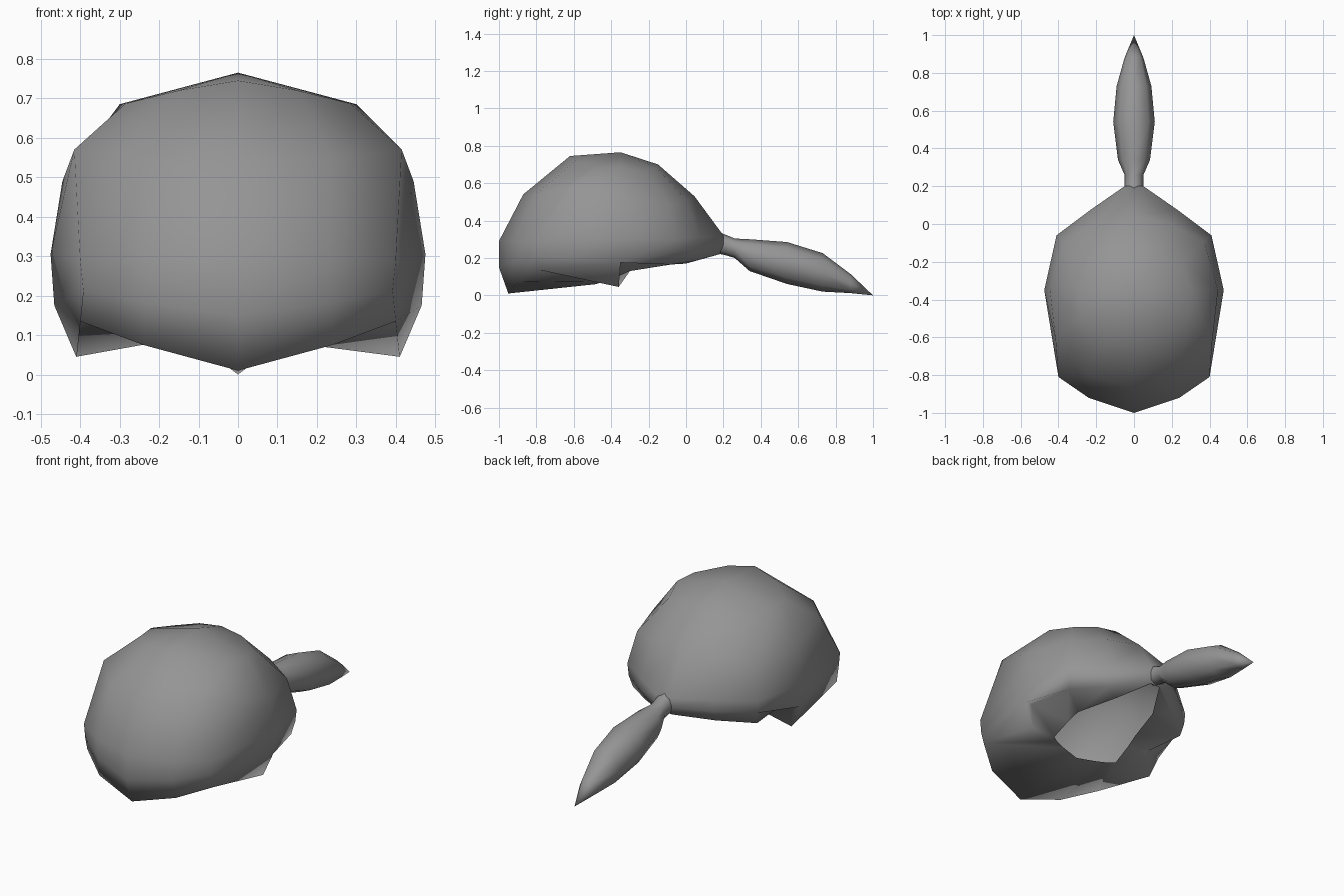
import bpy, bmesh, math

if "Cube" in bpy.data.objects:
    bpy.data.objects.remove(bpy.data.objects["Cube"])

hair = bpy.data.materials.new("hair_grey")
hair.diffuse_color = (0.3, 0.3, 0.3, 1)
hair.use_nodes = True
hair.node_tree.nodes["Principled BSDF"].inputs["Base Color"].default_value = hair.diffuse_color


def loft(name, rings, start=None, end=None):
    """Skin closed rings of equal length; coincident points are shared."""
    bm = bmesh.new()
    known = {}

    def vert(p):
        key = tuple(round(c, 4) for c in p)
        if key not in known:
            known[key] = bm.verts.new(key)
        return known[key]

    def face(points):
        unique = list(dict.fromkeys(vert(p) for p in points))
        if len(unique) > 2 and not bm.faces.get(unique):
            bm.faces.new(unique)

    n = len(rings[0])
    for a, b in zip(rings, rings[1:]):
        for i in range(n):
            j = (i + 1) % n
            face((a[i], a[j], b[j], b[i]))
    for i in range(n):
        j = (i + 1) % n
        if end:
            face((rings[-1][i], rings[-1][j], end))
        if start:
            face((rings[0][j], rings[0][i], start))
    for f in bm.faces:
        f.smooth = True
    mesh = bpy.data.meshes.new(name)
    bm.to_mesh(mesh)
    bm.free()
    mesh.materials.append(hair)
    obj = bpy.data.objects.new(name, mesh)
    bpy.context.collection.objects.link(obj)
    return obj


def mirrored(half):
    return half + [(-x, y, z) for x, y, z in reversed(half)]


def double_side(half):
    # the side column is doubled where the sideburn steps up to a notch
    return half[:4] + half[3:]


# Hair cap: half rings from front centre round the right side to the nape
hole = [(0, -.48, .06), (.11, -.455, .07), (.18, -.43, .075), (.215, -.41, .08),
        (.21, -.30, .13), (.20, -.23, .16), (.13, 0, .17), (.03, .175, .22)]
edge = [(0, -.95, .01), (.24, -.90, .075), (.40, -.78, .135), (.41, -.36, .045),
        (.40, -.38, .20), (.39, -.08, .165), (.22, .05, .185), (.04, .18, .22)]
widest = [(0, -1, .29), (.24, -.92, .29), (.40, -.81, .29), (.475, -.35, .305),
          (.41, -.06, .30), (.23, .075, .31), (.05, .20, .32)]
upper = [(0, -.87, .54), (.24, -.80, .545), (.415, -.61, .57), (.445, -.35, .49),
         (.37, -.09, .48), (.20, 0, .51), (0, .045, .53)]
crown = [(0, -.62, .745), (.15, -.59, .72), (.285, -.48, .687), (.30, -.35, .685),
         (.25, -.21, .66), (.13, -.16, .685), (0, -.15, .70)]
edge_single = edge[:4] + edge[5:]
lower = [(x * .98, y, (z + e[2]) / 2) for (x, y, z), e in zip(widest, edge_single)]

rings = [mirrored(hole), mirrored(edge)]
rings += [mirrored(double_side(r)) for r in (lower, widest, upper, crown)]
loft("hair_cap", rings, end=(0, -.35, .765))

# Ponytail: oval sections (y, centre z, half height, half width)
sections = [(.16, .285, .06, .05), (.21, .27, .055, .05), (.26, .252, .052, .05),
            (.34, .215, .085, .085), (.54, .173, .112, .11),
            (.73, .123, .103, .092), (.88, .063, .051, .05)]
SIDES = 8
tail = []
for y, z, h, w in sections:
    tail.append([(w * math.cos(2 * math.pi * k / SIDES), y,
                  z - h * math.sin(2 * math.pi * k / SIDES)) for k in range(SIDES)])
loft("ponytail", tail, end=(0, 1, 0))
